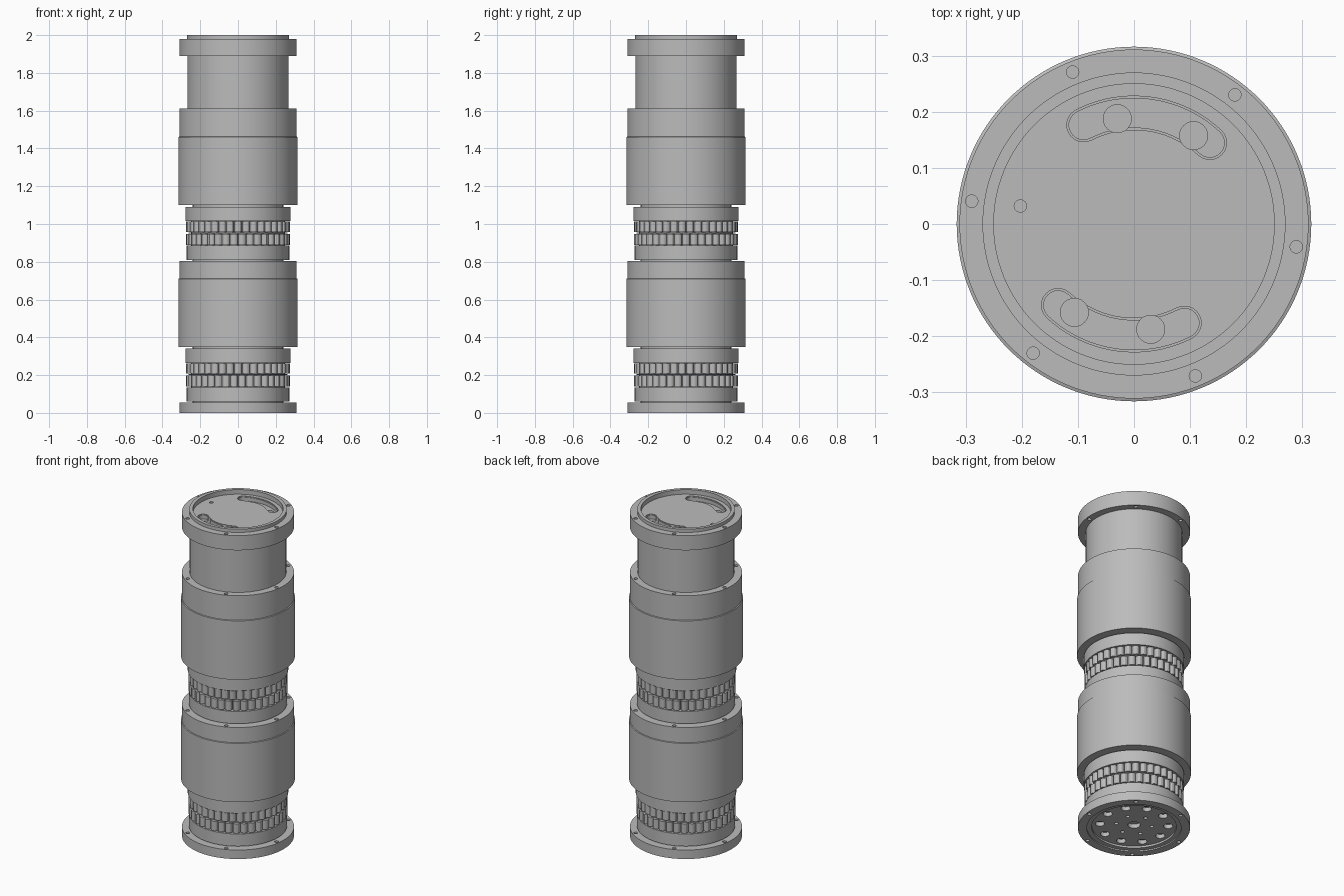
import bpy, bmesh
from math import radians, cos, sin, pi
from mathutils import Matrix, Vector

cube = bpy.data.objects.get("Cube")
if cube:
    bpy.data.objects.remove(cube, do_unlink=True)

grey = bpy.data.materials.new("machined grey")
grey.use_nodes = True
GREY = (0.5, 0.5, 0.5, 1)
grey.diffuse_color = GREY
grey.node_tree.nodes["Principled BSDF"].inputs["Base Color"].default_value = GREY


def finish(name, bm):
    bmesh.ops.recalc_face_normals(bm, faces=bm.faces)
    mesh = bpy.data.meshes.new(name)
    bm.to_mesh(mesh)
    bm.free()
    mesh.materials.append(grey)
    obj = bpy.data.objects.new(name, mesh)
    bpy.context.collection.objects.link(obj)
    return obj


def activate(obj):
    bpy.ops.object.select_all(action="DESELECT")
    obj.select_set(True)
    bpy.context.view_layer.objects.active = obj


def smooth(obj):
    activate(obj)
    bpy.ops.object.shade_smooth_by_angle(angle=radians(30))


def lathe(name, profile):
    """Turn a (radius, height) profile that starts and ends on the axis."""
    bm = bmesh.new()
    verts = [bm.verts.new((r, 0, z)) for r, z in profile]
    edges = [bm.edges.new(pair) for pair in zip(verts, verts[1:])]
    bmesh.ops.spin(bm, geom=verts + edges, cent=(0, 0, 0), axis=(0, 0, 1),
                   angle=2 * pi, steps=128, use_merge=True)
    bmesh.ops.remove_doubles(bm, verts=bm.verts, dist=1e-5)
    return finish(name, bm)


def holes(radius, ring, angles, low, high):
    """Cutter made of upright cylinders on a ring."""
    bm = bmesh.new()
    for a in angles:
        t = radians(a)
        bmesh.ops.create_cone(
            bm, cap_ends=True, segments=24, radius1=radius, radius2=radius,
            depth=high - low,
            matrix=Matrix.Translation((ring * cos(t), ring * sin(t), (low + high) / 2)))
    return finish("hole_cutter", bm)


def slots(half_width, low, high):
    """Cutter made of two opposite curved slots with round ends."""
    bm = bmesh.new()
    ring, start, end, n = 0.198, radians(47), radians(117), 20
    for turn in (0, pi):
        path = []
        for side, first, last in ((1, start, end), (-1, end, start)):
            r = ring + side * half_width
            for i in range(n + 1):
                a = first + (last - first) * i / n
                path.append(Vector((r * cos(a), r * sin(a), low)))
            centre = Vector((ring * cos(last), ring * sin(last), low))
            for i in range(1, 10):
                a = last + (0 if side > 0 else pi) + pi * i / 10
                path.append(centre + half_width * Vector((cos(a), sin(a), 0)))
        spin = Matrix.Rotation(turn, 3, "Z")
        face = bm.faces.new([bm.verts.new(spin @ p) for p in path])
        grown = bmesh.ops.extrude_face_region(bm, geom=[face])["geom"]
        bmesh.ops.translate(bm, vec=(0, 0, high - low),
                            verts=[v for v in grown if isinstance(v, bmesh.types.BMVert)])
    return finish("slot_cutter", bm)


def cut(obj, *cutters):
    for cutter in cutters:
        cutter.hide_render = True
        mod = obj.modifiers.new("cut", "BOOLEAN")
        mod.operation = "DIFFERENCE"
        mod.solver = "EXACT"
        mod.object = cutter
        activate(obj)
        bpy.ops.object.modifier_apply(modifier=mod.name)
        bpy.data.objects.remove(cutter, do_unlink=True)


def roller_row(name, low, high, count=38, phase=0):
    """Ring of short upright rollers standing side by side."""
    bm = bmesh.new()
    for i in range(count):
        a = 2 * pi * (i + phase) / count
        bmesh.ops.create_cone(
            bm, cap_ends=True, segments=12, radius1=0.021, radius2=0.021,
            depth=high - low,
            matrix=Matrix.Translation((0.255 * cos(a), 0.255 * sin(a), (low + high) / 2)))
    return finish(name, bm)


SCREWS = [52 + 60 * i for i in range(6)]

# Base flange with a recessed, drilled underside
base = lathe("base_flange", [(0, 0.02), (0.235, 0.02), (0.235, 0.008), (0.262, 0.008),
                             (0.262, 0), (0.311, 0), (0.311, 0.055), (0, 0.055)])
cut(base,
    holes(0.011, 0.292, SCREWS, -0.01, 0.07),
    holes(0.035, 0, [0], -0.01, 0.045),
    holes(0.026, 0.19, [36 * i for i in range(10)], -0.01, 0.045),
    holes(0.011, 0.1, [30 + 60 * i for i in range(6)], -0.01, 0.045))
smooth(base)

# Two stacked joints: collars, rollers and a barrel
for label, z, top in (("lower", 0, 0.805), ("upper", 0.75, 1.612)):
    smooth(lathe(label + "_joint_seat", [
        (0, z + 0.05), (0.24, z + 0.05), (0.24, z + 0.06), (0.272, z + 0.06),
        (0.272, z + 0.135), (0.248, z + 0.135), (0.248, z + 0.2), (0.262, z + 0.2),
        (0.262, z + 0.206), (0.248, z + 0.206), (0.248, z + 0.265), (0, z + 0.265)]))
    smooth(roller_row(label + "_rollers_bottom", z + 0.14, z + 0.198))
    smooth(roller_row(label + "_rollers_top", z + 0.208, z + 0.262, phase=0.5))
    smooth(lathe(label + "_joint_collar", [
        (0, z + 0.265), (0.279, z + 0.265), (0.279, z + 0.34), (0.24, z + 0.34),
        (0.24, z + 0.355), (0, z + 0.355)]))
    barrel = lathe(label + "_barrel", [
        (0, z + 0.35), (0.316, z + 0.35), (0.316, z + 0.71), (0.311, z + 0.712),
        (0.311, top), (0, top)])
    cut(barrel, holes(0.011, 0.292, SCREWS, top - 0.03, top + 0.02))
    smooth(barrel)

# Slim neck below the head
smooth(lathe("head_neck", [(0, 1.6), (0.268, 1.6), (0.268, 1.895), (0, 1.895)]))

# Head flange with raised rim, sunken face, curved slots and ports
head = lathe("head_flange", [(0, 1.89), (0.311, 1.89), (0.311, 1.98), (0.27, 1.98),
                             (0.27, 2), (0.25, 2), (0.25, 1.972), (0, 1.972)])
cut(head,
    holes(0.011, 0.292, SCREWS, 1.87, 2.01),
    slots(0.03, 1.967, 1.99),
    slots(0.026, 1.945, 1.99),
    holes(0.025, 0.19, [56, 99, 236, 279], 1.91, 1.99),
    holes(0.011, 0.205, [171], 1.94, 1.99))
smooth(head)
